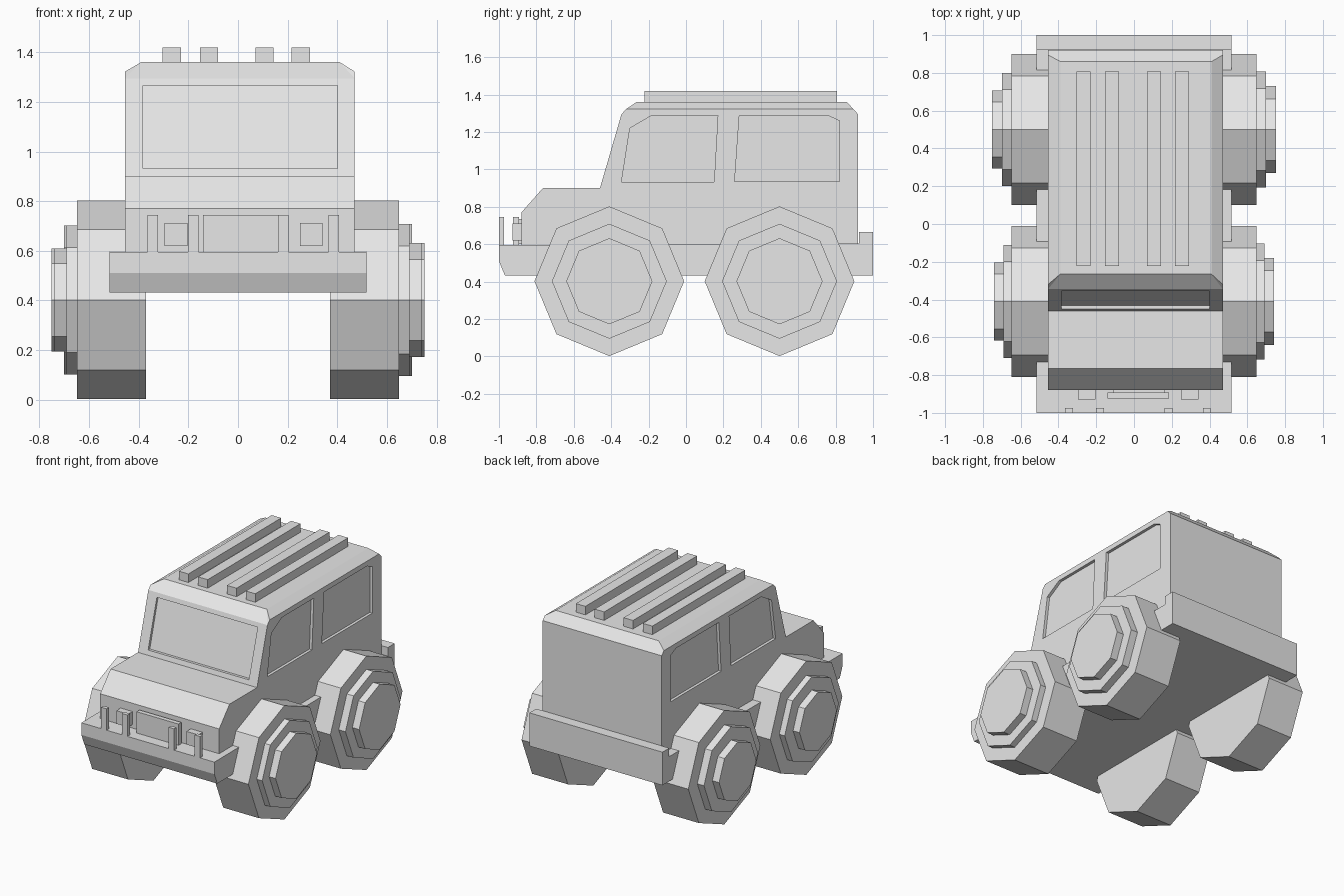
import bpy
import bmesh
import math
from mathutils import Matrix

if "Cube" in bpy.data.objects:
    bpy.data.objects.remove(bpy.data.objects["Cube"], do_unlink=True)

grey = bpy.data.materials.new("plain_grey")
grey.use_nodes = True
colour = (0.8, 0.8, 0.8, 1)
grey.diffuse_color = colour
grey.node_tree.nodes["Principled BSDF"].inputs["Base Color"].default_value = colour


def finish(name, bm):
    bmesh.ops.recalc_face_normals(bm, faces=bm.faces)
    mesh = bpy.data.meshes.new(name)
    bm.to_mesh(mesh)
    bm.free()
    mesh.materials.append(grey)
    obj = bpy.data.objects.new(name, mesh)
    bpy.context.collection.objects.link(obj)
    return obj


def prism(name, profile, x0, x1):
    """Extrude a (y, z) profile from x0 to x1."""
    bm = bmesh.new()
    a, b = [[bm.verts.new((x, y, z)) for y, z in profile] for x in (x0, x1)]
    bm.faces.new(a)
    bm.faces.new(b)
    for i in range(len(profile)):
        bm.faces.new((a[i - 1], a[i], b[i], b[i - 1]))
    return finish(name, bm)


def box(name, x0, x1, y0, y1, z0, z1):
    return prism(name, [(y0, z0), (y1, z0), (y1, z1), (y0, z1)], x0, x1)


def wheel(name, side, y, rings):
    """Stack octagonal discs (inner x, outer x, radius) on one hub line."""
    bm = bmesh.new()
    for x0, x1, radius in rings:
        place = (Matrix.Translation((side * (x0 + x1) / 2, y, 0.402))
                 @ Matrix.Rotation(math.pi / 2, 4, "Y"))
        bmesh.ops.create_cone(bm, cap_ends=True, segments=8, radius1=radius,
                              radius2=radius, depth=x1 - x0, matrix=place)
    return finish(name, bm)


# Body: bonnet and cabin in one profile, with a chamfered roof
LEFT, RIGHT = 0.47, -0.455
eaves = [(-0.345, 1.295), (-0.32, 1.322), (0.895, 1.322), (0.92, 1.295)]
outline = [(0.92, 0.57), (-0.88, 0.57), (-0.88, 0.77), (-0.765, 0.9),
           (-0.46, 0.9)] + eaves
bm = bmesh.new()
sides = []
for x, roof_x in ((RIGHT, -0.39), (LEFT, 0.41)):
    rim = [bm.verts.new((x, y, z)) for y, z in outline]
    roof = [bm.verts.new((roof_x, y, 1.36)) for y in (-0.265, 0.86)]
    bm.faces.new(rim)
    a, b, c, d = rim[-4:]
    bm.faces.new((a, b, roof[0]))
    bm.faces.new((b, c, roof[1], roof[0]))
    bm.faces.new((c, d, roof[1]))
    sides.append((rim, roof))
(rim_a, roof_a), (rim_b, roof_b) = sides
for i in range(-1, len(outline) - 4):
    bm.faces.new((rim_a[i], rim_a[i + 1], rim_b[i + 1], rim_b[i]))
bm.faces.new((rim_a[-4], rim_b[-4], roof_b[0], roof_a[0]))
bm.faces.new((rim_a[-1], rim_b[-1], roof_b[1], roof_a[1]))
bm.faces.new(roof_a + roof_b[::-1])
body = finish("body", bm)

# Recessed windows
DEPTH = 0.02
front_pane = [(-0.345, 0.932), (-0.30, 1.22), (-0.185, 1.287), (0.17, 1.287),
              (0.15, 0.932)]
rear_pane = [(0.26, 0.934), (0.285, 1.287), (0.76, 1.287), (0.82, 1.26),
             (0.82, 0.934)]
cutters = []
for pane in (front_pane, rear_pane):
    cutters.append(prism("left_cutter", pane, LEFT - DEPTH, LEFT + 0.1))
    cutters.append(prism("right_cutter", pane, RIGHT - 0.1, RIGHT + DEPTH))
screen = [(-0.46 + (z - 0.9) * 0.278 + offset, z)
          for z, offset in ((0.932, -0.1), (0.932, DEPTH),
                            (1.265, DEPTH), (1.265, -0.1))]
cutters.append(prism("windscreen_cutter", screen, -0.383, 0.4))
bpy.context.view_layer.objects.active = body
for cutter in cutters:
    mod = body.modifiers.new("window", "BOOLEAN")
    mod.operation = "DIFFERENCE"
    mod.solver = "EXACT"
    mod.object = cutter
    bpy.ops.object.modifier_apply(modifier=mod.name)
    bpy.data.objects.remove(cutter, do_unlink=True)

# Chassis with front bumper and raised rear bumper
prism("chassis", [(-1, 0.595), (-1, 0.51), (-0.968, 0.432), (1, 0.432),
                  (1, 0.665), (0.925, 0.665), (0.925, 0.605)], -0.517, 0.517)

# Roof bars
for i, x in enumerate((-0.267, -0.117, 0.107, 0.253)):
    box(f"roof_bar_{i + 1}", x - 0.037, x + 0.037, -0.222, 0.808, 1.35, 1.42)

# Grille, headlights and bumper posts
box("grille", -0.14, 0.185, -0.925, -0.893, 0.59, 0.745)
box("grille_mount", -0.11, 0.165, -0.9, -0.87, 0.6, 0.735)
for name, x in (("right", -0.25), ("left", 0.295)):
    box(name + "_headlight", x - 0.046, x + 0.046, -0.928, -0.87, 0.62, 0.712)
for i, x in enumerate((-0.343, -0.18, 0.182, 0.385)):
    box(f"bumper_post_{i + 1}", x - 0.021, x + 0.021, -1, -0.973, 0.58, 0.745)

# Wheels: tyre, rim and hub cap
for end, y, rim_x, hub_x in (("front", -0.41, 0.69, 0.74),
                             ("rear", 0.5, 0.7, 0.752)):
    for name, side, rim_r, hub_r in (("left", 1, 0.307, 0.23),
                                     ("right", -1, 0.3, 0.207)):
        wheel(f"{end}_{name}_wheel", side, y,
              [(0.37, 0.648, 0.4), (0.64, rim_x, rim_r),
               (0.68, hub_x, hub_r)])
